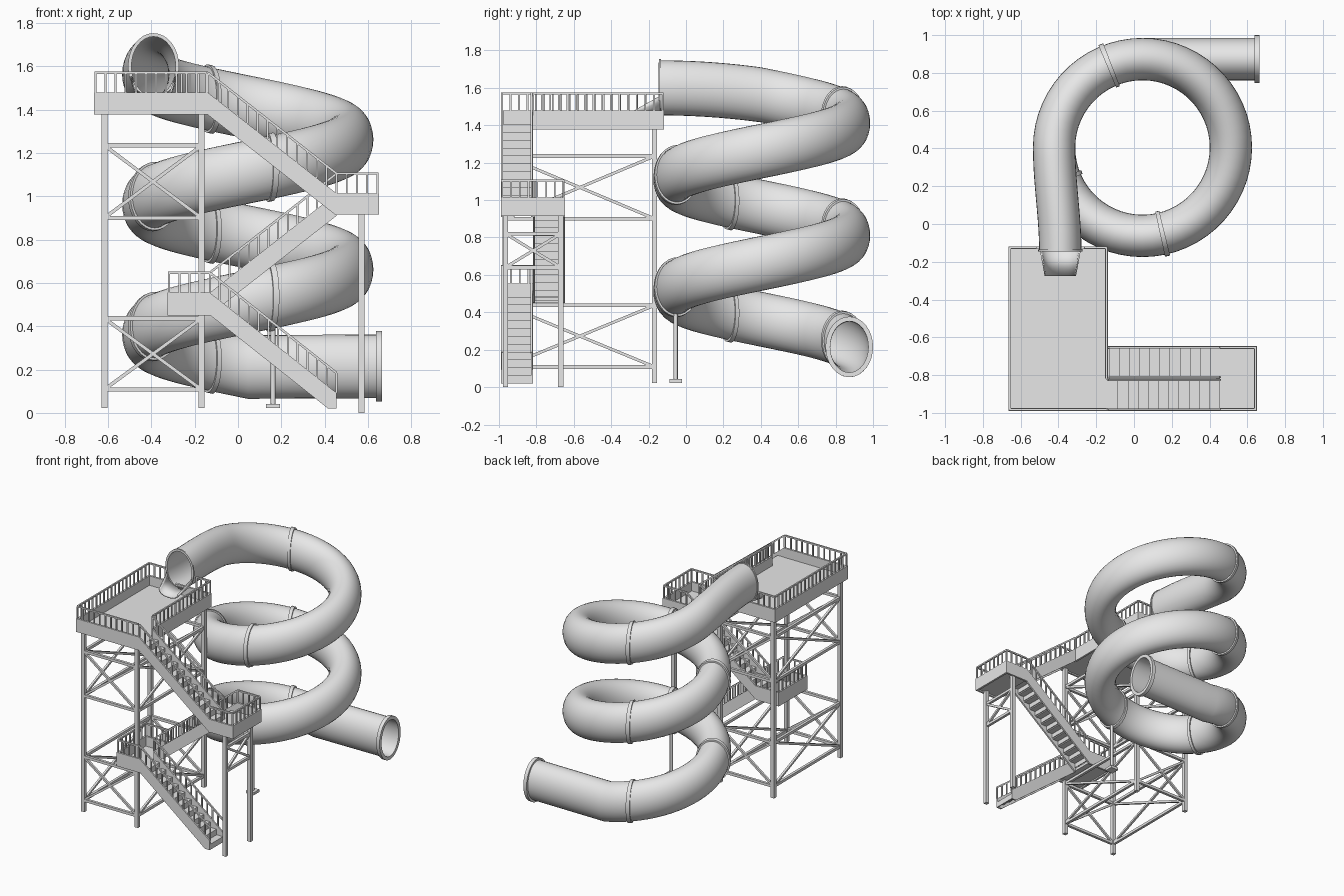
import bpy, bmesh, math
from mathutils import Vector, Matrix

cube = bpy.data.objects.get("Cube")
if cube:
    bpy.data.objects.remove(cube)

grey = bpy.data.materials.new("plain_grey")
grey.use_nodes = True
grey.diffuse_color = (0.8, 0.8, 0.8, 1)
grey.node_tree.nodes["Principled BSDF"].inputs["Base Color"].default_value = (0.8, 0.8, 0.8, 1)


def finish(name, bm, smooth=False):
    bmesh.ops.recalc_face_normals(bm, faces=bm.faces)
    mesh = bpy.data.meshes.new(name)
    bm.to_mesh(mesh)
    bm.free()
    mesh.materials.append(grey)
    obj = bpy.data.objects.new(name, mesh)
    bpy.context.collection.objects.link(obj)
    if smooth:
        bpy.ops.object.select_all(action='DESELECT')
        obj.select_set(True)
        bpy.context.view_layer.objects.active = obj
        bpy.ops.object.shade_smooth_by_angle(angle=math.radians(40))
    return obj


def box(bm, a, b):
    a, b = Vector(a), Vector(b)
    size = Matrix.Diagonal((*(abs(v) for v in b - a), 1))
    bmesh.ops.create_cube(bm, size=1, matrix=Matrix.Translation((a + b) / 2) @ size)


def bar(bm, p, q, w):
    p, q = Vector(p), Vector(q)
    d = q - p
    rot = d.to_track_quat('Z', 'Y').to_matrix().to_4x4()
    size = Matrix.Diagonal((w, w, d.length, 1))
    bmesh.ops.create_cube(bm, size=1, matrix=Matrix.Translation((p + q) / 2) @ rot @ size)


def prism(bm, profile, y0, y1):
    face = bm.faces.new([bm.verts.new((x, y0, z)) for x, z in profile])
    new = bmesh.ops.extrude_face_region(bm, geom=[face])["geom"]
    verts = [g for g in new if isinstance(g, bmesh.types.BMVert)]
    bmesh.ops.translate(bm, vec=(0, y1 - y0, 0), verts=verts)


RAIL = 0.092


def railing(bm, p, q):
    p, q, up = Vector(p), Vector(q), Vector((0, 0, RAIL))
    bar(bm, p + up, q + up, 0.011)
    n = max(1, round((q - p).xy.length / 0.045))
    for i in range(n + 1):
        foot = p.lerp(q, i / n)
        bar(bm, foot, foot + up, 0.009)


# Decks: a recessed floor inside four fascia boards
def deck(name, x0, x1, y0, y1, z0, z1):
    bm = bmesh.new()
    t = 0.015
    box(bm, (x0, y0, z0 + 0.01), (x1, y1, z0 + 0.03))
    for y in (y0, y1 - t):
        box(bm, (x0, y, z0), (x1, y + t, z1))
    return bm


def side_board(bm, x, y0, y1, z0, z1):
    box(bm, (x, y0, z0), (x + 0.015, y1, z1))


FRONT, MIDDLE, BACK = -0.99, -0.818, -0.647
LEFT, RIGHT, REAR = -0.665, -0.138, -0.118
TOP, LOW, MID = 1.478, 0.555, 1.013
e = 0.007

bm = deck("platform", LEFT, RIGHT, FRONT, REAR, 1.377, TOP)
side_board(bm, LEFT, FRONT, REAR, 1.377, TOP)
side_board(bm, RIGHT - 0.015, MIDDLE, REAR, 1.377, TOP)
finish("platform", bm)

bm = deck("lower_landing", -0.325, -0.13, FRONT, BACK, 0.45, LOW)
side_board(bm, -0.325, FRONT, BACK, 0.45, LOW)
finish("lower_landing", bm)

bm = deck("middle_landing", 0.455, 0.65, FRONT, BACK, 0.915, MID)
side_board(bm, 0.635, FRONT, BACK, 0.915, MID)
finish("middle_landing", bm)

# Railings around the decks, open at stairs and slide
bm = bmesh.new()
railing(bm, (LEFT + e, FRONT + e, TOP), (RIGHT - e, FRONT + e, TOP))
railing(bm, (LEFT + e, FRONT + e, TOP), (LEFT + e, REAR - e, TOP))
railing(bm, (RIGHT - e, MIDDLE, TOP), (RIGHT - e, REAR - e, TOP))
railing(bm, (LEFT + e, REAR - e, TOP), (-0.52, REAR - e, TOP))
railing(bm, (-0.26, REAR - e, TOP), (RIGHT - e, REAR - e, TOP))
finish("platform_railing", bm)

for name, inner, outer, z in (("lower", -0.13, -0.325 + e, LOW), ("middle", 0.455, 0.65 - e, MID)):
    bm = bmesh.new()
    for y in (FRONT + e, BACK - e):
        railing(bm, (inner, y, z), (outer, y, z))
    railing(bm, (outer, FRONT + e, z), (outer, BACK - e, z))
    finish(name + "_landing_railing", bm)


# Stair flights: two stringers, treads with risers, two sloping railings
def flight(name, x0, z0, x1, z1, y0, y1, steps=11):
    bm = bmesh.new()
    profile = [(x0, z0), (x1, z1), (x1, z1 - 0.103)]
    low = z0 - 0.103
    if low < 0.02:
        f = (0.02 - low) / (z1 - z0)
        profile += [(x0 + (x1 - x0) * f, 0.02), (x0, 0.02)]
    else:
        profile.append((x0, low))
    for y in (y0, y1 - 0.012):
        prism(bm, profile, y, y + 0.012)
    dx, dz = (x1 - x0) / steps, (z1 - z0) / steps
    for i in range(steps):
        x, z = x0 + i * dx, z0 - 0.072 + (i + 1) * dz
        box(bm, (x, y0 + 0.01, z - 0.008), (x + dx, y1 - 0.01, z))
        box(bm, (x, y0 + 0.01, z - dz), (x + dx * 0.12, y1 - 0.01, z))
    finish(name, bm)
    bm = bmesh.new()
    for y in (y0 + e, y1 - e):
        railing(bm, (x0, y, z0), (x1, y, z1))
    finish(name + "_railing", bm)


flight("bottom_stairs", 0.455, 0.092, -0.13, LOW, FRONT, MIDDLE)
flight("middle_stairs", -0.13, LOW, 0.455, MID, MIDDLE, BACK)
flight("top_stairs", 0.455, MID, RIGHT, TOP, FRONT, MIDDLE)


# Tower frame: legs, horizontal rails and crossed braces
def cross_panel(bm, a, b, z0, z1):
    for z in (z0, z1):
        bar(bm, (*a, z), (*b, z), 0.02)
    bar(bm, (*a, z0), (*b, z1), 0.016)
    bar(bm, (*a, z1), (*b, z0), 0.016)


corners = [(-0.617, -0.967), (-0.168, -0.967), (-0.168, -0.168), (-0.617, -0.168)]
bm = bmesh.new()
for x, y in corners:
    bar(bm, (x, y, 0.022), (x, y, 1.39), 0.028)
finish("tower_legs", bm)
bm = bmesh.new()
for i in range(4):
    for z0, z1 in ((0.108, 0.437), (0.9, 1.235)):
        cross_panel(bm, corners[i - 1], corners[i], z0, z1)
finish("tower_braces", bm)

bm = bmesh.new()
posts = [(0.57, -0.965), (0.57, -0.67)]
for x, y in posts:
    bar(bm, (x, y, 0), (x, y, 0.93), 0.028)
cross_panel(bm, *posts, 0.64, 0.82)
finish("middle_landing_legs", bm)

# Slide path: straight entry, clockwise helix, straight exit
CX, CY, R, PITCH = 0.045, 0.405, 0.468, 0.6
HELIX_TOP, TURN = 1.562, 810


def helix(deg):
    a = math.radians(180 - deg)
    return Vector((CX + R * math.cos(a), CY + R * math.sin(a), HELIX_TOP - PITCH * deg / 360))


def entry(t):
    s = t * t * (3 - 2 * t)
    return Vector((-0.39 - 0.033 * s, -0.145 + 0.55 * t, 1.6 - 0.038 * t * t))


exit_start = helix(TURN)


def leave(x):
    return Vector((x, exit_start.y, exit_start.z + 0.005 * (x - CX)))


def sweep(name, pts, outer, inner, sides=32):
    bm = bmesh.new()
    rings = []
    for i, p in enumerate(pts):
        t = (pts[min(i + 1, len(pts) - 1)] - pts[max(i - 1, 0)]).xy.normalized()
        side = Vector((t.y, -t.x, 0))
        for rx, rz in (outer, inner):
            rings.append([bm.verts.new(p + side * rx * math.cos(a) + Vector((0, 0, rz * math.sin(a))))
                          for a in (math.tau * k / sides for k in range(sides))])
    out, inn = rings[0::2], rings[1::2]
    loop = out + inn[::-1]
    for a, b in zip(loop, loop[1:] + loop[:1]):
        for k in range(sides):
            m = (k + 1) % sides
            bm.faces.new((a[k], a[m], b[m], b[k]))
    finish(name, bm, True)


tube = (0.112, 0.147)
bore = (0.102, 0.137)
collar = (0.122, 0.158)
path = [entry(i / 10) for i in range(10)]
path += [helix(d) for d in range(0, TURN + 1, 6)]
path += [leave(x) for x in (0.2, 0.4, 0.65)]
sweep("slide_tube", path, tube, bore)

# Joint collars along the slide
for turn in (0, 360, 720):
    for deg in (68, 257, 338):
        if turn + deg < TURN:
            sweep("slide_collar", [helix(turn + deg + k) for k in (-1.5, 0, 1.5)], collar, tube)
sweep("slide_entry_rim", [entry(0), entry(0.02)], (0.118, 0.153), bore)
sweep("slide_exit_flange", [leave(0.638), leave(0.665)], (0.127, 0.162), bore)

# Entry scoop: the lower part of the tube opening onto the platform
bm = bmesh.new()
rows = []
for y, w, floor, rise in ((-0.14, 0.108, 1.456, 0.1), (-0.275, 0.083, 1.435, 0.045)):
    row = []
    for k in range(13):
        u = k / 6 - 1
        row.append(bm.verts.new((-0.39 + w * math.sin(u * math.pi / 2), y, floor + rise * u * u)))
    rows.append(row)
for k in range(12):
    bm.faces.new((rows[0][k], rows[0][k + 1], rows[1][k + 1], rows[1][k]))
scoop = finish("slide_scoop", bm, True)
scoop.modifiers.new("thickness", 'SOLIDIFY').thickness = 0.008

# Slide support post with foot plate
bm = bmesh.new()
bmesh.ops.create_cone(bm, cap_ends=True, segments=16, radius1=0.011, radius2=0.011, depth=0.37,
                      matrix=Matrix.Translation((0.162, -0.055, 0.215)))
box(bm, (0.13, -0.088, 0.022), (0.194, -0.022, 0.042))
finish("slide_support", bm, True)
